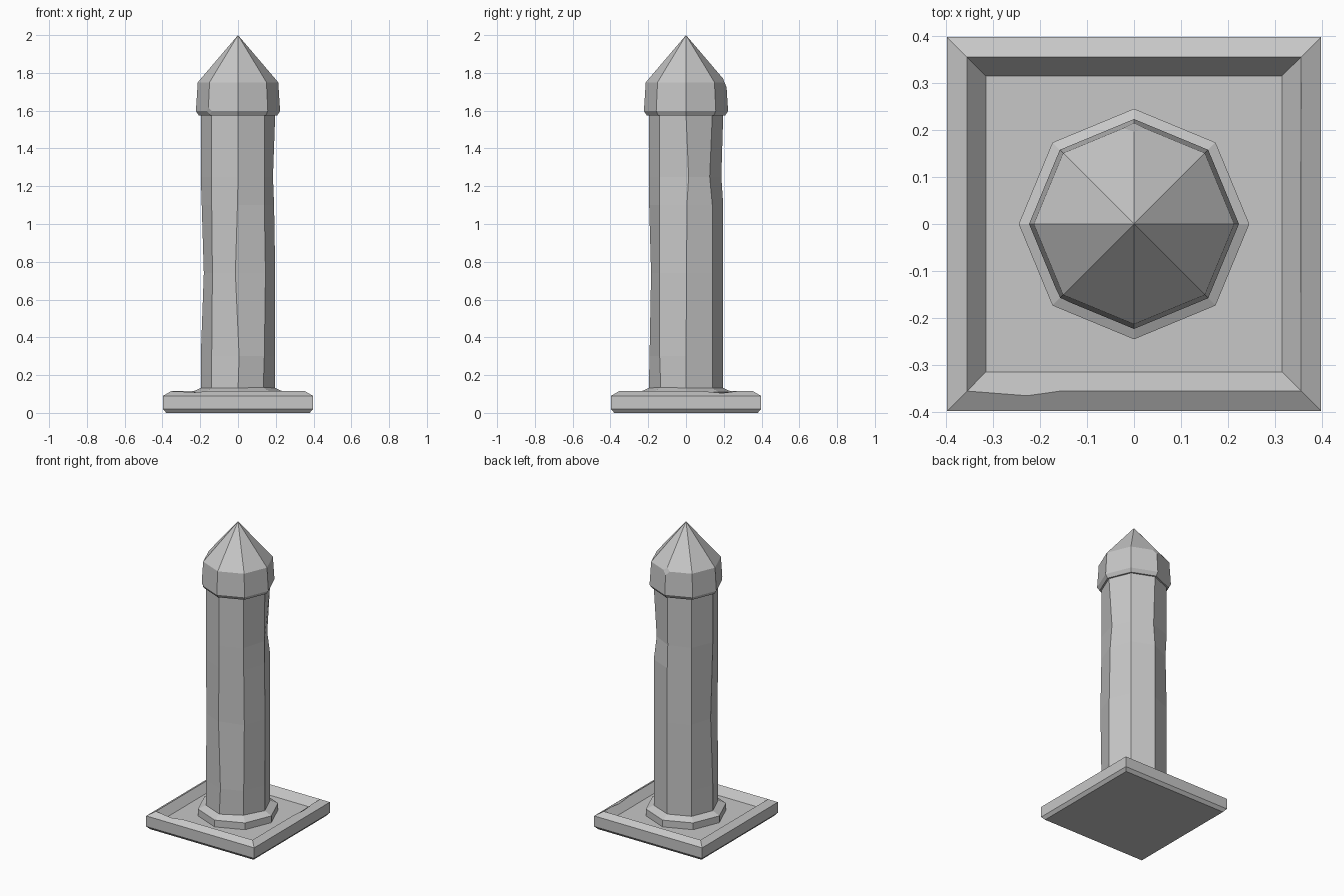
import bpy, bmesh
from math import cos, sin, pi, sqrt
from mathutils import Vector

cube = bpy.data.objects.get("Cube")
if cube:
    bpy.data.objects.remove(cube, do_unlink=True)

stone = bpy.data.materials.new("grey stone")
stone.use_nodes = True
grey = (0.57, 0.57, 0.57, 1)
stone.diffuse_color = grey
bsdf = stone.node_tree.nodes["Principled BSDF"]
bsdf.inputs["Base Color"].default_value = grey
bsdf.inputs["Roughness"].default_value = 0.9


def stack(profile, sides, turn=0.0):
    """Stack polygon rings of (radius, z); a zero radius closes to a point."""
    bm = bmesh.new()
    rings = []
    for r, z in profile:
        count = sides if r else 1
        rings.append([bm.verts.new((r * cos(turn + 2 * pi * i / sides),
                                    r * sin(turn + 2 * pi * i / sides), z))
                      for i in range(count)])
    for a, b in zip(rings, rings[1:]):
        for i in range(sides):
            j = (i + 1) % sides
            quad = [a[i], a[j], b[j % len(b)], b[i % len(b)]]
            bm.faces.new(list(dict.fromkeys(quad)))
    for ring in (rings[0], rings[-1]):
        if len(ring) > 2:
            bm.faces.new(ring)
    return bm, rings


def finish(bm, name):
    bmesh.ops.recalc_face_normals(bm, faces=bm.faces)
    mesh = bpy.data.meshes.new(name)
    bm.to_mesh(mesh)
    bm.free()
    mesh.materials.append(stone)
    obj = bpy.data.objects.new(name, mesh)
    bpy.context.collection.objects.link(obj)
    return obj


def chip_edge(bm, a, b, points):
    """Split edge a-b at each fraction and push the new vertex by an offset."""
    start, end = a.co.copy(), b.co.copy()
    for t, push in points:
        edge = next(e for e in a.link_edges if e.other_vert(a) == b)
        _, a_new = bmesh.utils.edge_split(edge, a, 0.5)
        a_new.co = start.lerp(end, t) + Vector(push)
        a = a_new


# Square plinth with a raised rim around a sunken floor
half_sizes = [(0.38, 0), (0.397, 0.02), (0.397, 0.09), (0.355, 0.115), (0.315, 0.065)]
bm, rings = stack([(h * sqrt(2), z) for h, z in half_sizes], 4, pi / 4)
ridge = rings[3]
chip_edge(bm, ridge[2], ridge[3], [(0.18, (0, -0.01, -0.006)), (0.28, (0, 0, 0))])
chip_edge(bm, ridge[3], ridge[0], [(0.62, (0, 0, 0)), (0.77, (0, 0, -0.01)),
                                   (0.88, (0, 0, 0))])
finish(bm, "plinth")

# Octagonal collar at the foot of the column
bm, rings = stack([(0.245, 0.06), (0.245, 0.11), (0.19, 0.135)], 8)
finish(bm, "collar")

# Worn octagonal column: (ring, corner) nudged by (x, y)
heights = [0.12, 0.3, 0.74, 1.1, 1.25, 1.58]
bm, rings = stack([(0.197, z) for z in heights], 8)
wear = {
    (1, 6): (0.006, 0.004), (2, 6): (-0.014, 0.012), (3, 6): (-0.003, 0.002),
    (2, 4): (0.016, 0), (3, 4): (0.005, 0), (4, 0): (-0.012, 0.014),
    (3, 0): (-0.006, 0.005), (2, 0): (0, 0.003), (4, 1): (-0.012, -0.014),
    (2, 7): (0.006, -0.002), (4, 2): (0.003, -0.01), (0, 7): (-0.006, 0.006),
    (2, 5): (0.004, 0.004), (3, 3): (0.004, -0.006),
}
for (ring, corner), (dx, dy) in wear.items():
    rings[ring][corner].co += Vector((dx, dy, 0))
finish(bm, "column")

# Pointed cap with an undercut lip and two chipped corners
bm, rings = stack([(0.208, 1.575), (0.223, 1.598), (0.213, 1.75), (0, 2.0)], 8)
for corner, size in ((rings[2][2], 0.025), (rings[1][5], 0.02)):
    bmesh.ops.bevel(bm, geom=[corner], offset=size, segments=1, affect='VERTICES')
finish(bm, "cap")
